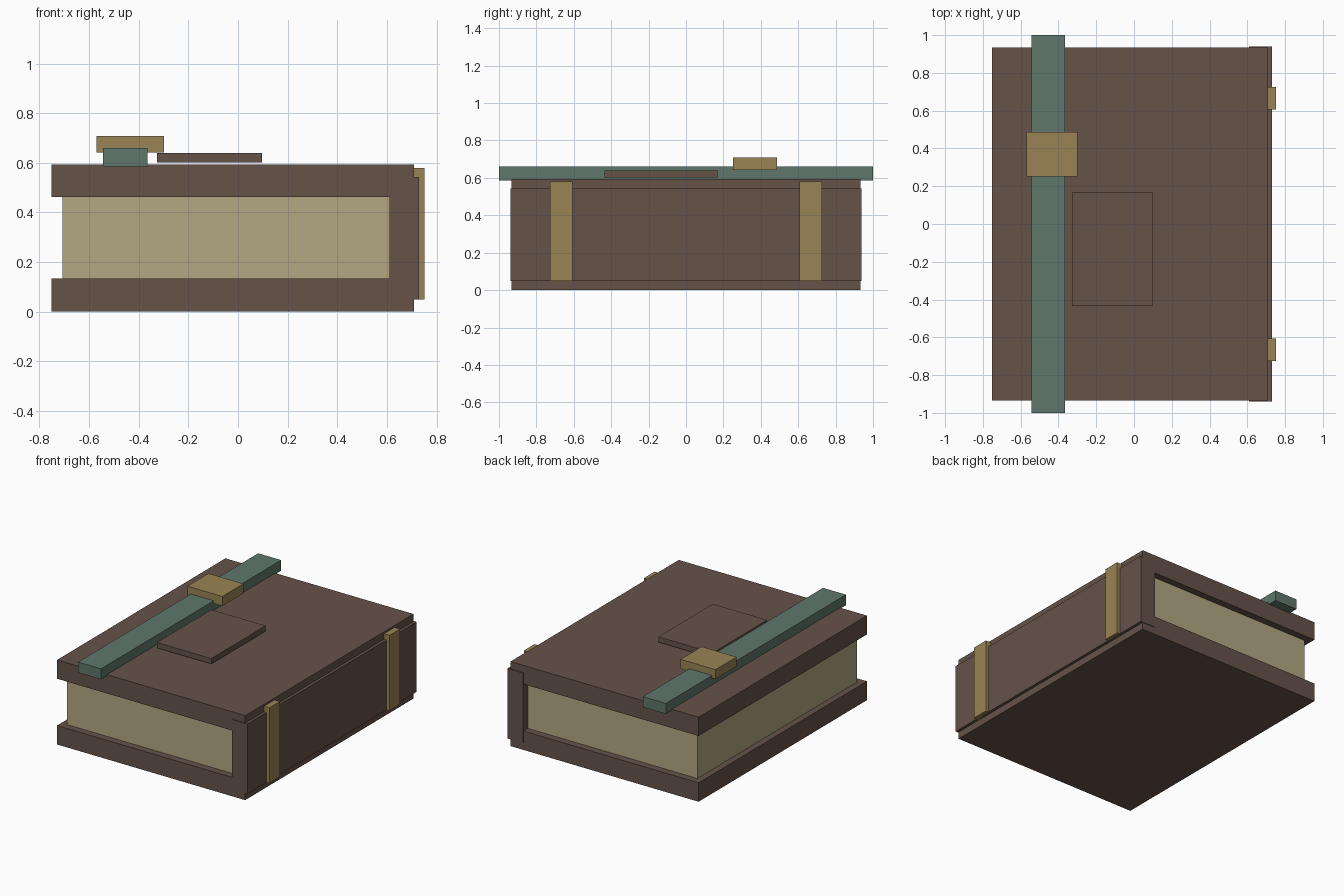
import bpy
import bmesh
from mathutils import Vector

cube = bpy.data.objects.get("Cube")
if cube:
    bpy.data.objects.remove(cube, do_unlink=True)


def make_material(name, rgb):
    """Flat material from 0-255 display values, stored as linear."""
    linear = [((c / 255 + 0.055) / 1.055) ** 2.4 for c in rgb]
    mat = bpy.data.materials.new(name)
    mat.use_nodes = True
    mat.diffuse_color = (*linear, 1)
    bsdf = mat.node_tree.nodes["Principled BSDF"]
    bsdf.inputs["Base Color"].default_value = (*linear, 1)
    bsdf.inputs["Roughness"].default_value = 0.8
    return mat


leather = make_material("brown leather", (101, 83, 73))
paper = make_material("aged paper", (179, 167, 130))
brass = make_material("dull brass", (152, 131, 83))
cloth = make_material("green cloth", (95, 119, 108))


def box(name, x, y, z, mat):
    """Box spanning the given (low, high) range on each axis."""
    low, high = (Vector(corner) for corner in zip(x, y, z))
    mesh = bpy.data.meshes.new(name)
    bm = bmesh.new()
    bmesh.ops.create_cube(bm, size=1)
    bmesh.ops.scale(bm, vec=high - low, verts=bm.verts)
    bm.to_mesh(mesh)
    bm.free()
    mesh.materials.append(mat)
    obj = bpy.data.objects.new(name, mesh)
    obj.location = (low + high) / 2
    bpy.context.collection.objects.link(obj)
    return obj


# Covers, page block and spine
cover_x, cover_y = (-0.752, 0.71), (-0.934, 0.934)
box("bottom_cover", cover_x, cover_y, (0, 0.133), leather)
box("top_cover", cover_x, cover_y, (0.462, 0.594), leather)
box("page_block", (-0.708, 0.66), (-0.885, 0.885), (0.133, 0.462), paper)
box("spine", (0.61, 0.73), (-0.939, 0.939), (0.05, 0.542), leather)

# Brass bands across the spine, one near each end
for name, y in (("front_band", (-0.726, -0.607)), ("back_band", (0.607, 0.726))):
    box(name, (0.7, 0.752), y, (0.05, 0.58), brass)

# Strap with its buckle, and the raised panel on the top cover
box("strap", (-0.543, -0.365), (-1, 1), (0.586, 0.66), cloth)
box("buckle", (-0.57, -0.298), (0.252, 0.486), (0.641, 0.708), brass)
box("cover_panel", (-0.326, 0.097), (-0.435, 0.169), (0.602, 0.64), leather)
